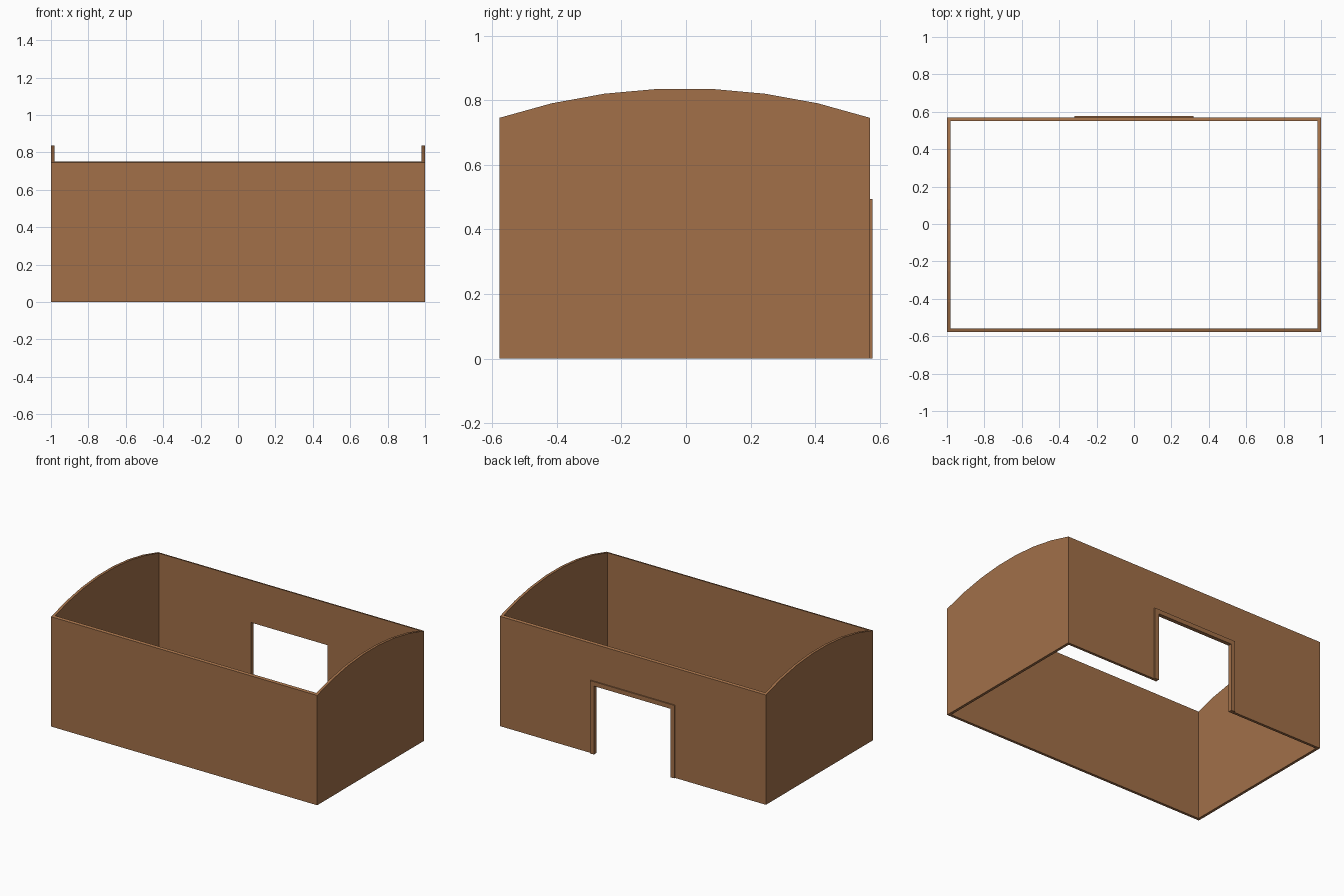
import bpy, bmesh, math

if "Cube" in bpy.data.objects:
    bpy.data.objects.remove(bpy.data.objects["Cube"])

WALL = 0.018                      # wall thickness
Y_FRONT, Y_BACK = -0.578, 0.57    # outer faces of the long walls
Y_TRIM = 0.578                    # outer face of the door frame
EAVE, APEX, SEGMENTS = 0.746, 0.8375, 7
DOOR_X, DOOR_Z, TRIM = 0.318, 0.495, 0.03

wood = bpy.data.materials.new("brown wood")
wood.diffuse_color = (0.36, 0.162, 0.066, 1)
wood.use_nodes = True
wood.node_tree.nodes["Principled BSDF"].inputs["Base Color"].default_value = wood.diffuse_color


def prism(name, points, offset):
    """Extrude a closed outline of 3D points along offset."""
    bm = bmesh.new()
    face = bm.faces.new([bm.verts.new(p) for p in points])
    ext = bmesh.ops.extrude_face_region(bm, geom=[face], use_keep_orig=True)
    bmesh.ops.translate(bm, vec=offset,
                        verts=[v for v in ext["geom"] if isinstance(v, bmesh.types.BMVert)])
    bmesh.ops.recalc_face_normals(bm, faces=bm.faces)
    mesh = bpy.data.meshes.new(name)
    bm.to_mesh(mesh)
    bm.free()
    mesh.materials.append(wood)
    obj = bpy.data.objects.new(name, mesh)
    bpy.context.collection.objects.link(obj)
    return obj


def cut(target, cutter):
    cutter.hide_render = True
    cutter.display_type = 'WIRE'
    mod = target.modifiers.new(cutter.name, 'BOOLEAN')
    mod.operation, mod.solver, mod.object = 'DIFFERENCE', 'EXACT', cutter


# Wall shell: arched end profile extruded along x
half = (Y_BACK - Y_FRONT) / 2
mid = (Y_BACK + Y_FRONT) / 2
rise = APEX - EAVE
radius = (half**2 + rise**2) / (2 * rise)
spread = math.asin(half / radius)
outline = [(-1, Y_FRONT, 0), (-1, Y_BACK, 0)]
for i in range(SEGMENTS + 1):
    a = spread * (1 - 2 * i / SEGMENTS)
    outline.append((-1, mid + radius * math.sin(a), APEX - radius * (1 - math.cos(a))))
walls = prism("walls", outline, (2, 0, 0))

# Hollow the shell right through, leaving only the walls
xi, y0, y1 = 1 - WALL, Y_FRONT + WALL, Y_BACK - WALL
cut(walls, prism("interior_cutter",
                 [(-xi, y0, -1), (xi, y0, -1), (xi, y1, -1), (-xi, y1, -1)], (0, 0, 3)))

# Doorway in the back wall
cut(walls, prism("doorway_cutter",
                 [(-DOOR_X, 0.4, -0.5), (DOOR_X, 0.4, -0.5),
                  (DOOR_X, 0.4, DOOR_Z), (-DOOR_X, 0.4, DOOR_Z)], (0, 0.4, 0)))

# Door frame: a thin arch set through the wall, standing slightly proud
xo, xn, zn = DOOR_X, DOOR_X - TRIM, DOOR_Z - TRIM
arch = [(-xo, 0), (-xo, DOOR_Z), (xo, DOOR_Z), (xo, 0),
        (xn, 0), (xn, zn), (-xn, zn), (-xn, 0)]
prism("door_frame", [(x, y1, z) for x, z in arch], (0, Y_TRIM - y1, 0))
